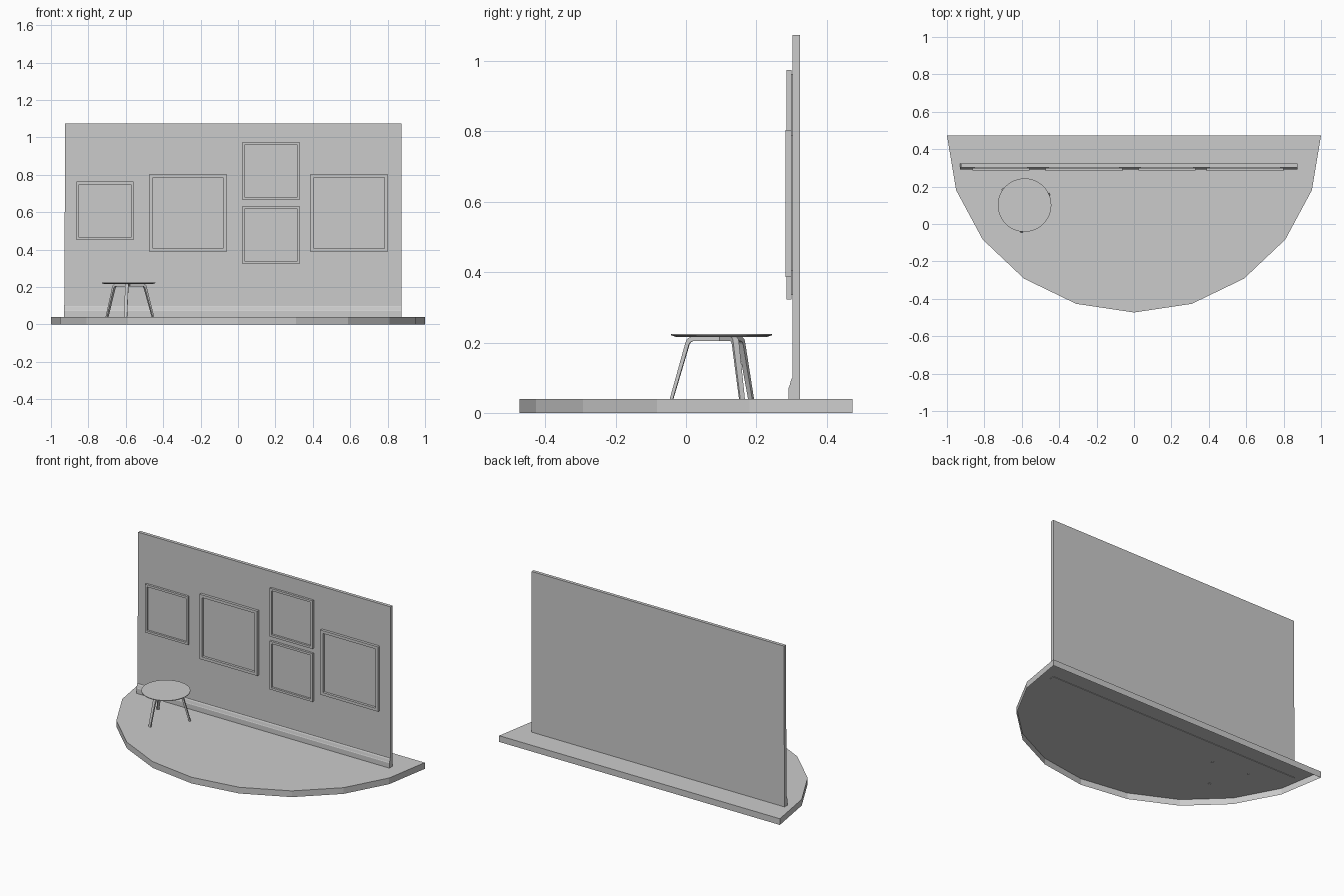
import bpy, bmesh, math
from mathutils import Vector, Matrix

if "Cube" in bpy.data.objects:
    bpy.data.objects.remove(bpy.data.objects["Cube"])

TOP = 0.04        # stage surface height
SINK = 0.037      # parts dip slightly through the stage top
WALL_Y = 0.303    # front face of the wall


def finish(name, bm):
    bmesh.ops.recalc_face_normals(bm, faces=bm.faces)
    mesh = bpy.data.meshes.new(name)
    bm.to_mesh(mesh)
    bm.free()
    obj = bpy.data.objects.new(name, mesh)
    bpy.context.collection.objects.link(obj)
    return obj


def prism(name, points, vector):
    """Closed solid: a planar polygon swept along a vector."""
    bm = bmesh.new()
    face = bm.faces.new([bm.verts.new(p) for p in points])
    ext = bmesh.ops.extrude_face_region(bm, geom=[face], use_keep_orig=True)
    verts = [g for g in ext["geom"] if isinstance(g, bmesh.types.BMVert)]
    bmesh.ops.translate(bm, verts=verts, vec=Vector(vector))
    return finish(name, bm)


def smooth(obj, angle=35):
    bpy.ops.object.select_all(action='DESELECT')
    obj.select_set(True)
    bpy.context.view_layer.objects.active = obj
    bpy.ops.object.shade_smooth_by_angle(angle=math.radians(angle))


# Stage: half ellipse in ten segments, open underneath
arc = [(-math.cos(math.pi * i / 10), 0.473 - 0.946 * math.sin(math.pi * i / 10), 0)
       for i in range(11)]
stage = prism("stage_floor", arc, (0, 0, TOP))
bm = bmesh.new()
bm.from_mesh(stage.data)
bottom = [f for f in bm.faces if all(v.co.z < 0.001 for v in f.verts)]
bmesh.ops.delete(bm, geom=bottom, context='FACES_ONLY')
bm.to_mesh(stage.data)
bm.free()

# Back wall, its left edge leaning a touch
prism("back_wall", [(-0.929, WALL_Y, SINK), (0.874, WALL_Y, SINK),
                    (0.874, WALL_Y, 1.075), (-0.924, WALL_Y, 1.075)], (0, 0.021, 0))

# Skirting board with a moulded top
skirt = [(0.304, SINK), (0.292, SINK), (0.292, 0.072), (0.294, 0.076),
         (0.298, 0.092), (0.301, 0.098), (0.304, 0.1)]
prism("skirting_board", [(-0.929, y, z) for y, z in skirt], (1.803, 0, 0))


# Picture frames with a recessed backing panel
def picture(name, x0, x1, z0, z1, front, border):
    def ring(bm, inset, y):
        a, b, c, d = x0 + inset, x1 - inset, z0 + inset, z1 - inset
        return [bm.verts.new(p) for p in ((a, y, c), (b, y, c), (b, y, d), (a, y, d))]

    back = WALL_Y - 0.003
    bm = bmesh.new()
    loops = [ring(bm, 0, back), ring(bm, 0, front),
             ring(bm, border, front), ring(bm, border, back)]
    for k in range(4):
        a, b = loops[k], loops[(k + 1) % 4]
        for i in range(4):
            j = (i + 1) % 4
            bm.faces.new((a[i], a[j], b[j], b[i]))
    finish(name + "_frame", bm)

    bm = bmesh.new()
    panel = ring(bm, border - 0.002, back - 0.001)
    bm.free()
    e = border - 0.002
    y = back - 0.001
    prism(name + "_panel", [(x0 + e, y, z0 + e), (x1 - e, y, z0 + e),
                            (x1 - e, y, z1 - e), (x0 + e, y, z1 - e)], (0, 0.0045, 0))


for name, x0, x1, z0, z1, front, border in (
        ("far_left_picture", -0.864, -0.558, 0.452, 0.763, 0.286, 0.014),
        ("left_picture", -0.473, -0.061, 0.387, 0.804, 0.283, 0.018),
        ("upper_picture", 0.024, 0.330, 0.664, 0.975, 0.286, 0.014),
        ("lower_picture", 0.024, 0.330, 0.323, 0.634, 0.286, 0.014),
        ("right_picture", 0.388, 0.800, 0.387, 0.804, 0.283, 0.018)):
    picture(name, x0, x1, z0, z1, front, border)

# Round table top: thin rim, underside bevelled inward
CENTRE = Vector((-0.585, 0.101, 0))
bm = bmesh.new()
rings = []
N = 48
for r, z in ((0.128, 0.2155), (0.143, 0.2205), (0.143, 0.2245)):
    rings.append([bm.verts.new((CENTRE.x + r * math.cos(math.tau * i / N),
                                CENTRE.y + r * math.sin(math.tau * i / N), z))
                  for i in range(N)])
for a, b in zip(rings, rings[1:]):
    for i in range(N):
        j = (i + 1) % N
        bm.faces.new((a[i], a[j], b[j], b[i]))
bm.faces.new(rings[0])
bm.faces.new(rings[-1])
smooth(finish("table_top", bm), 15)

# Three bent legs, meeting under the middle of the top
leg = [(0, 0.216), (0.085, 0.216), (0.093, 0.2135), (0.099, 0.208), (0.1025, 0.199),
       (0.148, SINK), (0.139, SINK), (0.092, 0.195), (0.088, 0.201), (0.082, 0.204),
       (0, 0.204)]
for n, angle in enumerate((-96, 24, 144), 1):
    obj = prism(f"table_leg_{n}", [(r, -0.009, z) for r, z in leg], (0, 0.018, 0))
    for v in obj.data.vertices:          # narrower towards the foot
        v.co.y *= 0.8 if v.co.z < 0.1 else 1
    obj.data.transform(Matrix.Translation(CENTRE)
                       @ Matrix.Rotation(math.radians(angle), 4, 'Z'))
    smooth(obj)
